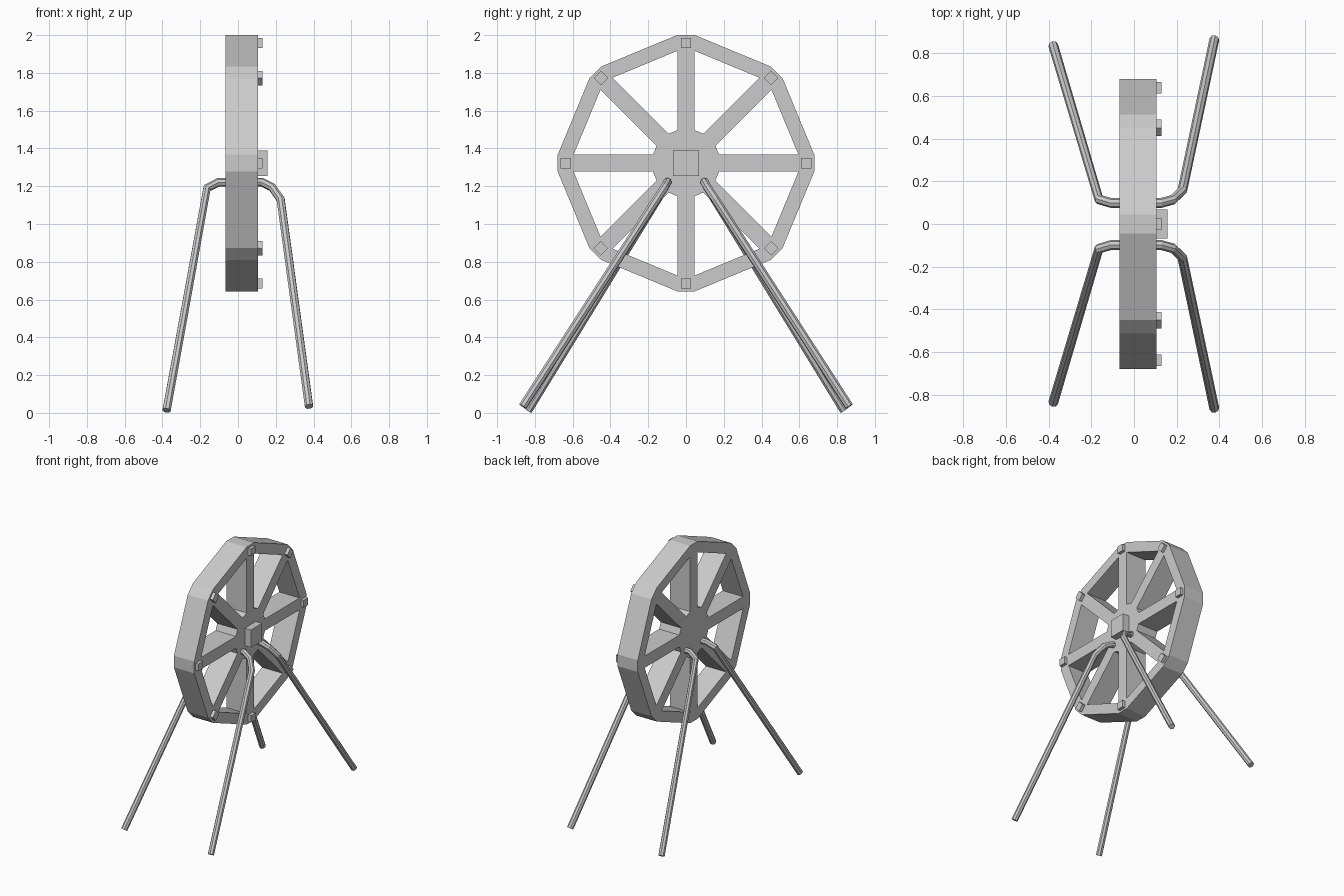
import bpy, bmesh
from math import cos, sin, pi
from mathutils import Matrix, Vector

if "Cube" in bpy.data.objects:
    bpy.data.objects.remove(bpy.data.objects["Cube"])

CZ = 1.322            # axle height
X0, X1 = -0.067, 0.105  # wheel back and front planes
HALF = 0.045          # half spoke width
N = 8


def finish(bm, name):
    bmesh.ops.recalc_face_normals(bm, faces=bm.faces[:])
    me = bpy.data.meshes.new(name)
    bm.to_mesh(me)
    bm.free()
    ob = bpy.data.objects.new(name, me)
    bpy.context.collection.objects.link(ob)
    return ob


def spin(r, t, k, x=X0):
    """Point at distance r along spoke k, offset t sideways."""
    a = 2 * pi * k / N
    return Vector((x, r * cos(a) - t * sin(a), CZ + r * sin(a) + t * cos(a)))


# Wheel: flat pattern of hub, spokes and rim, extruded along x
bm = bmesh.new()
rings = [[(bm.verts.new(spin(r, -HALF, k)), bm.verts.new(spin(r, HALF, k)))
          for k in range(N)] for r in (0.175, 0.595, 0.679)]
hub, inner, outer = rings
bm.faces.new([v for pair in hub for v in pair])
for k in range(N):
    n = (k + 1) % N
    bm.faces.new((hub[k][0], inner[k][0], inner[k][1], hub[k][1]))
    bm.faces.new((inner[k][0], outer[k][0], outer[k][1], inner[k][1]))
    bm.faces.new((inner[k][1], outer[k][1], outer[n][0], inner[n][0]))
ext = bmesh.ops.extrude_face_region(bm, geom=bm.faces[:])
bmesh.ops.translate(bm, vec=(X1 - X0, 0, 0),
                    verts=[g for g in ext["geom"] if isinstance(g, bmesh.types.BMVert)])
finish(bm, "spoked_wheel")


def block(name, depth, size, centre_yz, angle):
    """Square block standing on the wheel's front plane."""
    bm = bmesh.new()
    bmesh.ops.create_cube(bm, size=1)
    m = (Matrix.Translation((X1 + depth / 2 - 0.005, centre_yz[0], centre_yz[1]))
         @ Matrix.Rotation(angle, 4, 'X')
         @ Matrix.Diagonal((depth + 0.01, size, size, 1)))
    bmesh.ops.transform(bm, matrix=m, verts=bm.verts[:])
    return finish(bm, name)


# Hub block and one peg at the end of each spoke
block("hub_block", 0.052, 0.135, (0, CZ), 0)
for k in range(N):
    p = spin(0.637, 0, k)
    block(f"rim_peg_{k + 1}", 0.024, 0.054, (p.y, p.z), 2 * pi * k / N)

# Bent tube legs, one each side of the axle
PATH = [(-0.378, 0.836, 0.013), (-0.164, 0.115, 1.19), (-0.105, 0.098, 1.22),
        (0.125, 0.098, 1.222), (0.18, 0.113, 1.195), (0.226, 0.156, 1.13),
        (0.376, 0.864, 0.034)]
for name, s in (("front_leg", -1), ("back_leg", 1)):
    cu = bpy.data.curves.new(name, 'CURVE')
    cu.dimensions = '3D'
    cu.bevel_depth = 0.023
    cu.bevel_resolution = 2
    cu.use_fill_caps = True
    sp = cu.splines.new('POLY')
    sp.points.add(len(PATH) - 1)
    for pt, (x, y, z) in zip(sp.points, PATH):
        pt.co = (x, s * y, z, 1)
    sp.use_smooth = False
    ob = bpy.data.objects.new(name, cu)
    bpy.context.collection.objects.link(ob)
    bpy.ops.object.select_all(action='DESELECT')
    ob.select_set(True)
    bpy.context.view_layer.objects.active = ob
    bpy.ops.object.convert(target='MESH')
    bpy.ops.object.shade_flat()
